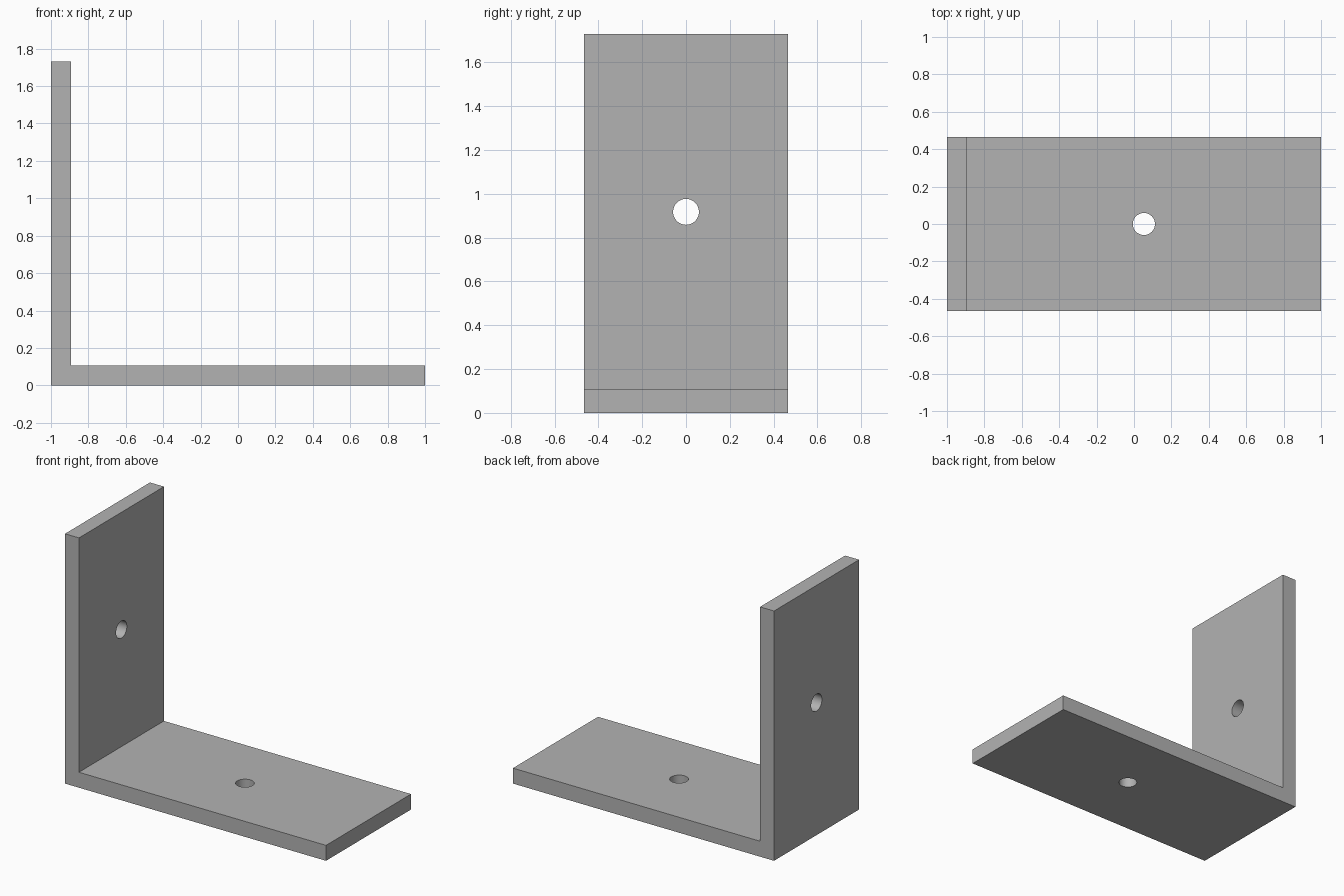
import bpy
import bmesh
from math import pi, radians

WIDTH = 0.93
HEIGHT = 1.73
THICK = 0.107
HOLE_RADIUS = 0.059

cube = bpy.data.objects.get("Cube")
if cube:
    bpy.data.objects.remove(cube, do_unlink=True)

# Single grey finish
grey = bpy.data.materials.new("grey metal")
grey.use_nodes = True
colour = (0.45, 0.45, 0.45, 1)
grey.diffuse_color = colour
grey.node_tree.nodes["Principled BSDF"].inputs["Base Color"].default_value = colour

# L-shaped profile extruded across the width
inner = -1 + THICK
profile = [(-1, 0), (1, 0), (1, THICK), (inner, THICK), (inner, HEIGHT), (-1, HEIGHT)]
bm = bmesh.new()
face = bm.faces.new([bm.verts.new((x, -WIDTH / 2, z)) for x, z in profile])
extruded = bmesh.ops.extrude_face_region(bm, geom=[face])
moved = [v for v in extruded["geom"] if isinstance(v, bmesh.types.BMVert)]
bmesh.ops.translate(bm, verts=moved, vec=(0, WIDTH, 0))
bmesh.ops.recalc_face_normals(bm, faces=bm.faces)
mesh = bpy.data.meshes.new("angle_bracket")
bm.to_mesh(mesh)
bm.free()
mesh.materials.append(grey)
bracket = bpy.data.objects.new("angle_bracket", mesh)
bpy.context.collection.objects.link(bracket)


def drill(name, location, rotation):
    """Cut a round through-hole in the bracket."""
    bpy.ops.mesh.primitive_cylinder_add(vertices=48, radius=HOLE_RADIUS, depth=THICK * 3,
                                        location=location, rotation=rotation)
    cutter = bpy.context.object
    cutter.name = name
    cutter.data.materials.append(grey)
    cutter.hide_render = True
    bpy.context.view_layer.objects.active = bracket
    cut = bracket.modifiers.new(name, "BOOLEAN")
    cut.operation = "DIFFERENCE"
    cut.solver = "EXACT"
    cut.object = cutter
    bpy.ops.object.modifier_apply(modifier=cut.name)
    bpy.data.objects.remove(cutter, do_unlink=True)


# One bolt hole in each leg
drill("base_hole", (0.053, 0, THICK / 2), (0, 0, 0))
drill("upright_hole", (-1 + THICK / 2, 0, 0.918), (0, pi / 2, 0))

# Smooth hole walls, crisp plate edges
bpy.ops.object.select_all(action="DESELECT")
bracket.select_set(True)
bpy.context.view_layer.objects.active = bracket
bpy.ops.object.shade_smooth_by_angle(angle=radians(30))
